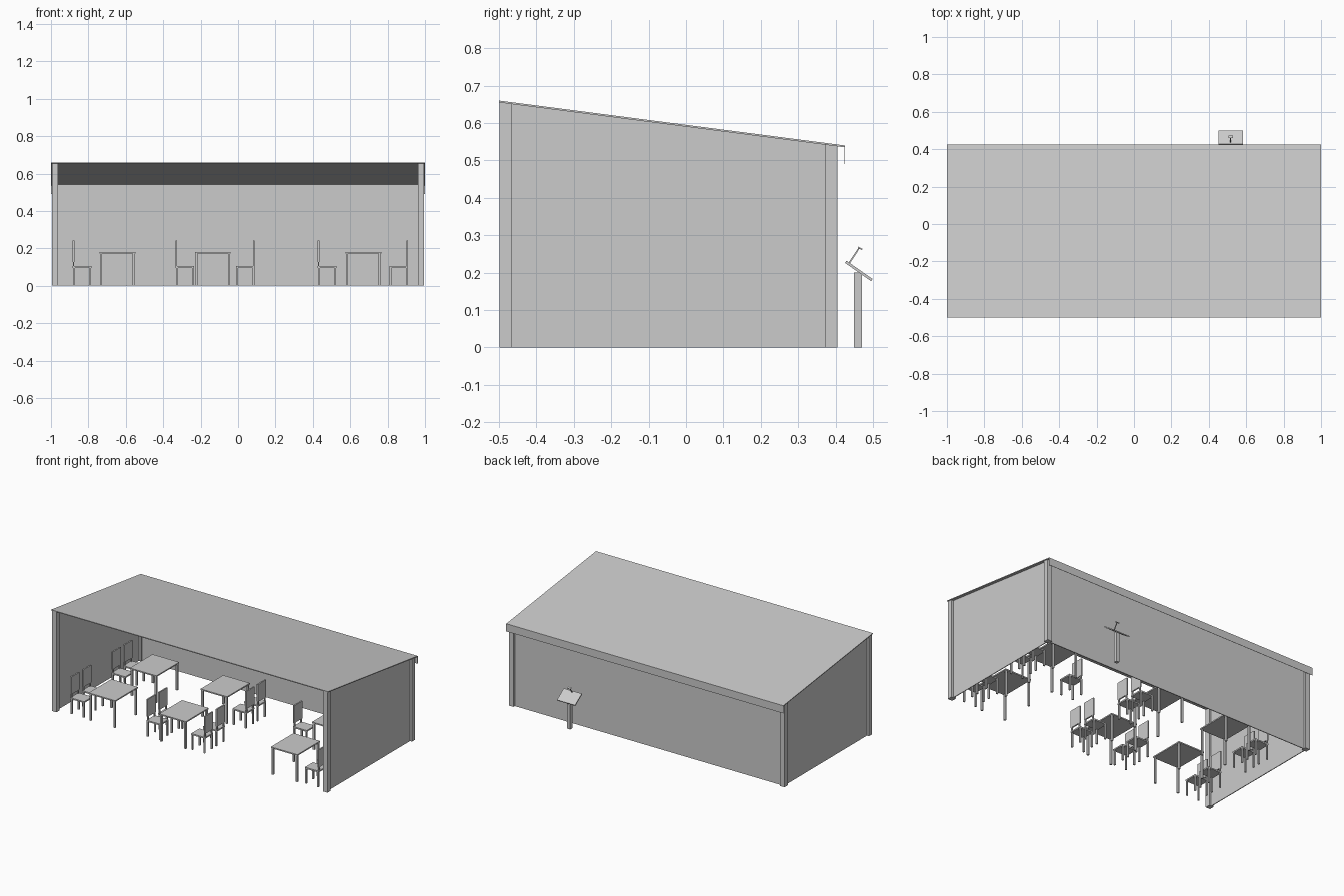
import bpy, bmesh
from mathutils import Matrix, Vector

if "Cube" in bpy.data.objects:
    bpy.data.objects.remove(bpy.data.objects["Cube"])


def roof_z(y):
    return 0.655 - 0.1297 * (y + 0.5)


def add_object(name, bm):
    me = bpy.data.meshes.new(name)
    bmesh.ops.recalc_face_normals(bm, faces=bm.faces)
    bm.to_mesh(me)
    bm.free()
    ob = bpy.data.objects.new(name, me)
    bpy.context.collection.objects.link(ob)
    return ob


def box(bm, x0, x1, y0, y1, z0, z1):
    m = Matrix.Translation(((x0 + x1) / 2, (y0 + y1) / 2, (z0 + z1) / 2))
    m = m @ Matrix.Diagonal((x1 - x0, y1 - y0, z1 - z0, 1))
    return bmesh.ops.create_cube(bm, size=1, matrix=m)["verts"]


def walled_box(name, x0, x1, y0, y1):
    # box from the floor up to the sloping roof
    bm = bmesh.new()
    for v in box(bm, x0, x1, y0, y1, 0, 0.5):
        if v.co.z > 0.2:
            v.co.z = roof_z(v.co.y)
    return add_object(name, bm)


def bar(name, a, b, width, thick):
    # slab running from a to b in the yz plane, width along x
    a, b = Vector(a), Vector(b)
    d = (b - a).normalized()
    n = Vector((1, 0, 0)).cross(d)
    rot = Matrix((Vector((1, 0, 0)), d, n)).transposed().to_4x4()
    bm = bmesh.new()
    m = Matrix.Translation((a + b) / 2) @ rot @ Matrix.Diagonal((width, (b - a).length, thick, 1))
    bmesh.ops.create_cube(bm, size=1, matrix=m)
    return add_object(name, bm)


# Corner posts and wall panels
for s, side in ((-1, "left"), (1, "right")):
    xa, xb = sorted((s * 0.962, s * 0.995))
    walled_box(side + "_front_post", xa, xb, -0.498, -0.465)
    walled_box(side + "_back_post", xa, xb, 0.372, 0.405)
    xa, xb = sorted((s * 0.976, s * 0.981))
    walled_box(side + "_wall", xa, xb, -0.465, 0.372)
walled_box("back_wall", -0.962, 0.962, 0.386, 0.391)

# Sloping roof sheet with a fascia hanging at the back
bm = bmesh.new()
for v in box(bm, -1, 1, -0.5, 0.425, 0, 0.005):
    v.co.z += roof_z(v.co.y)
add_object("roof", bm)
bm = bmesh.new()
box(bm, -1, 1, 0.4235, 0.425, 0.49, roof_z(0.425) + 0.003)
add_object("back_fascia", bm)


# Table: top and four legs
def table(x, y):
    bm = bmesh.new()
    box(bm, -0.096, 0.096, -0.117, 0.117, 0.172, 0.18)
    for sx in (-1, 1):
        for sy in (-1, 1):
            cx, cy = sx * 0.087, sy * 0.108
            box(bm, cx - 0.006, cx + 0.006, cy - 0.006, cy + 0.006, 0, 0.172)
    add_object("table", bm).location = (x, y, 0)


# Chair: origin under the backrest, seat reaching towards +x * d
def chair(x, y, d):
    bm = bmesh.new()
    box(bm, -0.004, 0.096, -0.042, 0.042, 0.096, 0.105)
    for cx in (0.003, 0.09):
        for cy in (-0.037, 0.037):
            box(bm, cx - 0.005, cx + 0.005, cy - 0.005, cy + 0.005, 0, 0.096)
    for cy in (-0.034, 0.034):
        box(bm, -0.003, 0.004, cy - 0.005, cy + 0.005, 0.105, 0.13)
    box(bm, -0.004, 0.005, -0.042, 0.042, 0.128, 0.242)
    bmesh.ops.scale(bm, vec=(d, 1, 1), verts=bm.verts)
    add_object("chair", bm).location = (x, y, 0)


# Furniture layout: two rows of three tables
FRONT, BACK = -0.365, 0.06
for row in (FRONT, BACK):
    for tx in (-0.645, -0.135, 0.67):
        table(tx, row)
    for cx, d in ((-0.88, 1), (0.085, -1), (0.905, -1)):
        for off in (-0.06, 0.061):
            chair(cx, row + off, d)
for off in (-0.06, 0.061):
    chair(-0.33, FRONT + off, 1)
chair(0.43, BACK - 0.06, 1)

# Lectern behind the back wall
LX = 0.517
bm = bmesh.new()
box(bm, LX - 0.011, LX + 0.011, 0.449, 0.471, 0, 0.2)
add_object("lectern_post", bm)
bar("lectern_top", (LX, 0.427, 0.229), (LX, 0.497, 0.18), 0.13, 0.007)
bar("reading_lamp_stem", (LX, 0.436, 0.225), (LX, 0.463, 0.266), 0.005, 0.004)
bar("reading_lamp_head", (LX, 0.46, 0.268), (LX, 0.471, 0.262), 0.024, 0.004)
